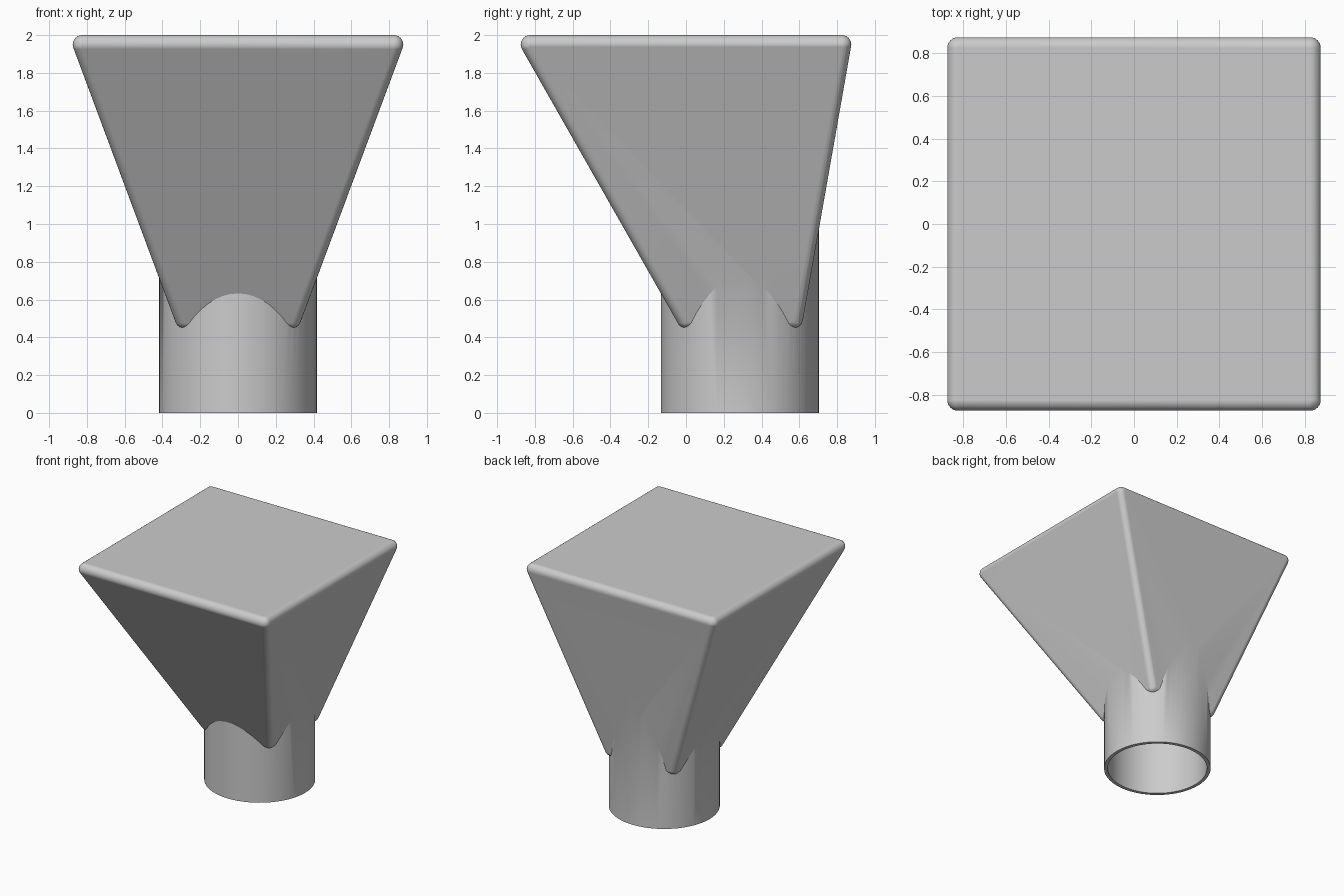
import bpy, bmesh
from mathutils import Matrix, Vector
from math import radians

cube = bpy.data.objects.get("Cube")
if cube:
    bpy.data.objects.remove(cube, do_unlink=True)

grey = bpy.data.materials.new("plain grey")
grey.use_nodes = True
grey.diffuse_color = (0.6, 0.6, 0.6, 1)
grey.node_tree.nodes["Principled BSDF"].inputs["Base Color"].default_value = (0.6, 0.6, 0.6, 1)

SOCKET_Y = 0.285   # the socket sits off centre, towards the back
EDGE = 0.05        # rounding radius of the flared block


def make_object(name, bm):
    bmesh.ops.recalc_face_normals(bm, faces=bm.faces[:])
    mesh = bpy.data.meshes.new(name)
    bm.to_mesh(mesh)
    bm.free()
    mesh.materials.append(grey)
    obj = bpy.data.objects.new(name, mesh)
    bpy.context.collection.objects.link(obj)
    return obj


def cylinder(name, radius, bottom, top):
    bm = bmesh.new()
    bmesh.ops.create_cone(bm, cap_ends=True, segments=64, radius1=radius, radius2=radius,
                          depth=top - bottom,
                          matrix=Matrix.Translation((0, SOCKET_Y, (bottom + top) / 2)))
    return make_object(name, bm)


def flared_block(name):
    # Convex hull around a ball at each of the eight corners
    bm = bmesh.new()
    for half, y_mid, z in ((0.825, 0, 1.95), (0.285, SOCKET_Y, 0.5)):
        for sx in (-1, 1):
            for sy in (-1, 1):
                bmesh.ops.create_uvsphere(
                    bm, u_segments=24, v_segments=12, radius=EDGE,
                    matrix=Matrix.Translation(Vector((sx * half, y_mid + sy * half, z))))
    points = [v.co.copy() for v in bm.verts]
    bm.free()
    bm = bmesh.new()
    for p in points:
        bm.verts.new(p)
    hull = bmesh.ops.convex_hull(bm, input=bm.verts[:])
    inside = {v for v in hull["geom_interior"] + hull["geom_unused"]
              if isinstance(v, bmesh.types.BMVert)}
    bmesh.ops.delete(bm, geom=list(inside), context="VERTS")
    return make_object(name, bm)


# Round socket joined to the flared block, then bored out from below
body = cylinder("flared_socket", 0.418, 0, 1.15)
block = flared_block("flared_block_helper")
bore = cylinder("bore_helper", 0.39, -0.1, 0.47)

bpy.context.view_layer.objects.active = body
for operation, helper in (("UNION", block), ("DIFFERENCE", bore)):
    mod = body.modifiers.new(operation.lower(), "BOOLEAN")
    mod.operation = operation
    mod.solver = "EXACT"
    mod.object = helper
    bpy.ops.object.modifier_apply(modifier=mod.name)
for helper in (block, bore):
    bpy.data.objects.remove(helper, do_unlink=True)

# Smooth rounding with flat large faces
bpy.ops.object.select_all(action="DESELECT")
body.select_set(True)
bpy.ops.object.shade_smooth_by_angle(angle=radians(28))
weighted = body.modifiers.new("weighted_normals", "WEIGHTED_NORMAL")
weighted.keep_sharp = True
